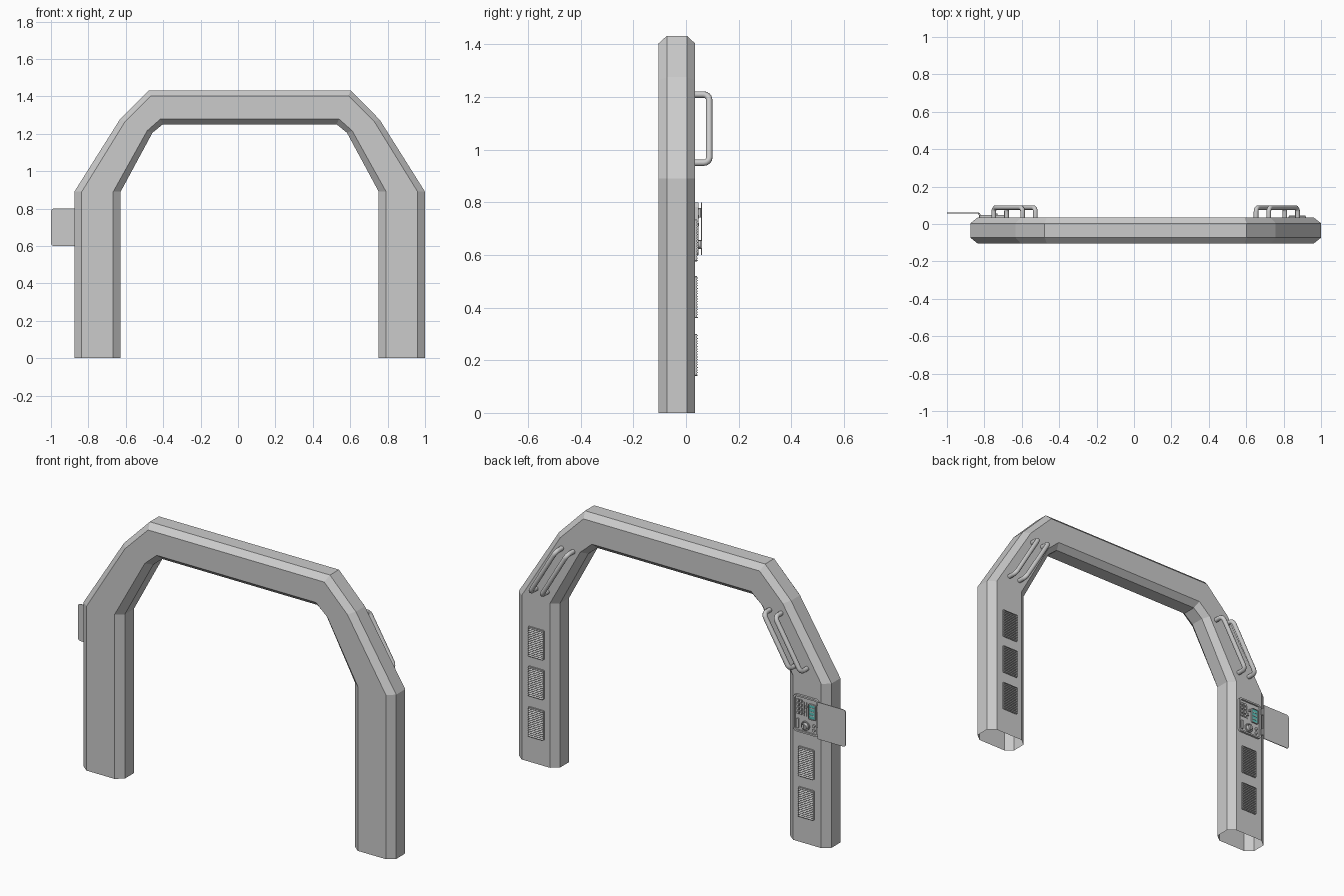
import bpy, bmesh, math
from mathutils import Vector, Matrix

if "Cube" in bpy.data.objects:
    bpy.data.objects.remove(bpy.data.objects["Cube"])

CX = 0.0625     # symmetry line of the arch
BACK = 0.035    # rear face of the arch

def finish(name, bm, mat=None, smooth=False):
    bmesh.ops.recalc_face_normals(bm, faces=bm.faces)
    me = bpy.data.meshes.new(name)
    bm.to_mesh(me)
    bm.free()
    ob = bpy.data.objects.new(name, me)
    bpy.context.collection.objects.link(ob)
    if mat:
        me.materials.append(mat)
    for p in me.polygons:
        p.use_smooth = smooth
    return ob

def material(name, color):
    m = bpy.data.materials.new(name)
    m.diffuse_color = color
    m.use_nodes = True
    m.node_tree.nodes["Principled BSDF"].inputs["Base Color"].default_value = m.diffuse_color
    return m

def add_box(bm, x, y, z, sx, sy, sz, tilt=0):
    mat = Matrix.Translation((x, y, z)) @ Matrix.Rotation(tilt, 4, 'X') @ Matrix.Diagonal((sx, sy, sz, 1))
    bmesh.ops.create_cube(bm, size=1, matrix=mat)

def rounded(x, z, w, h, r, n=3):
    pts = []
    for k, (sx, sz) in enumerate([(1, 1), (-1, 1), (-1, -1), (1, -1)]):
        for i in range(n + 1):
            a = math.pi / 2 * (k + i / n)
            pts.append((x + sx * (w / 2 - r) + r * math.cos(a), z + sz * (h / 2 - r) + r * math.sin(a)))
    return pts

def add_plate(bm, pts, y0, y1):
    f = bm.faces.new([bm.verts.new((x, y0, z)) for x, z in pts])
    ext = bmesh.ops.extrude_face_region(bm, geom=[f], use_keep_orig=True)
    vs = [v for v in ext['geom'] if isinstance(v, bmesh.types.BMVert)]
    bmesh.ops.translate(bm, verts=vs, vec=(0, y1 - y0, 0))

def add_ring(bm, outer, inner, y0, y1):
    loops = [[bm.verts.new((x, y, z)) for x, z in pts]
             for pts, y in ((outer, y0), (outer, y1), (inner, y1), (inner, y0))]
    n = len(outer)
    for a, b in zip(loops, loops[1:]):
        for i in range(n):
            bm.faces.new((a[i], a[(i + 1) % n], b[(i + 1) % n], b[i]))

def add_disc(bm, x, z, r, y0, y1, n=16, r2=None):
    mat = Matrix.Translation((x, (y0 + y1) / 2, z)) @ Matrix.Rotation(-math.pi / 2, 4, 'X')
    bmesh.ops.create_cone(bm, cap_ends=True, segments=n, radius1=r, radius2=r2 or r, depth=y1 - y0, matrix=mat)

# Arch: chamfered section swept through paired outer and inner points, open at the feet
half = [((0.9375, 0), (0.69, 0)), ((0.9375, 0.89), (0.69, 0.89)),
        ((0.695, 1.275), (0.52, 1.205)), ((0.54, 1.432), (0.465, 1.25))]
stations = [((CX - o[0], o[1]), (CX - i[0], i[1])) for o, i in half]
stations += [((CX + o[0], o[1]), (CX + i[0], i[1])) for o, i in reversed(half)]
section = [(0, -0.073), (0.16, -0.105), (0.84, -0.105), (1, -0.073),
           (1, 0.004), (0.84, BACK), (0.16, BACK), (0, 0.004)]
bm = bmesh.new()
rings = []
for o, i in stations:
    o, i = Vector(o), Vector(i)
    rings.append([bm.verts.new((o.lerp(i, t).x, y, o.lerp(i, t).y)) for t, y in section])
for a, b in zip(rings, rings[1:]):
    for k in range(8):
        bm.faces.new((a[k], a[(k + 1) % 8], b[(k + 1) % 8], b[k]))
finish("arch_frame", bm)

# Grab handles: bent tubes in pairs on both diagonals
def handle(name, lo, hi):
    a, b = Vector((lo[0], BACK - 0.005, lo[1])), Vector((hi[0], BACK - 0.005, hi[1]))
    d, up, r = (b - a).normalized(), Vector((0, 1, 0)), 0.022
    top = 0.088 - a.y
    pts = [a]
    for c, s in ((a + up * (top - r) + d * r, -1), (b + up * (top - r) - d * r, 1)):
        arc = [c + d * s * r * math.cos(t * math.pi / 8) + up * r * math.sin(t * math.pi / 8) for t in range(5)]
        pts += arc if s < 0 else arc[::-1]
    pts.append(b)
    cu = bpy.data.curves.new(name, 'CURVE')
    cu.dimensions = '3D'
    cu.bevel_depth = 0.0125
    cu.bevel_resolution = 3
    sp = cu.splines.new('POLY')
    sp.points.add(len(pts) - 1)
    for p, v in zip(sp.points, pts):
        p.co = (*v, 1)
    sp.use_smooth = True
    ob = bpy.data.objects.new(name, cu)
    bpy.context.collection.objects.link(ob)

for side, s in (("left", -1), ("right", 1)):
    for label, off in (("outer", 0.034), ("inner", -0.034)):
        handle(f"{label}_handle_{side}", (CX + s * (0.778 + off), 0.95), (CX + s * (0.624 + off), 1.209))

# Louvred vents
def vent(name, x, z, w=0.095, h=0.16, n=16):
    bm = bmesh.new()
    add_ring(bm, rounded(x, z, w, h, 0.003, 1), rounded(x, z, w - 0.008, h - 0.008, 0.002, 1), BACK - 0.002, BACK + 0.006)
    for i in range(n):
        zz = z - h / 2 + h * (i + 0.5) / n
        add_box(bm, x, BACK + 0.005, zz, w - 0.008, 0.012, 0.003, math.radians(-35))
    finish(name, bm)

for i, z in enumerate((0.22, 0.44, 0.655)):
    vent(f"vent_right_{i}", CX + 0.81, z)
    if i < 2:
        vent(f"vent_left_{i}", CX - 0.81, z)

# Control panel housing
PX, PZ = -0.75, 0.70
bm = bmesh.new()
add_ring(bm, rounded(PX, PZ, 0.15, 0.2, 0.018), rounded(PX, PZ, 0.132, 0.182, 0.012), BACK - 0.002, 0.047)
add_plate(bm, rounded(PX, PZ, 0.136, 0.186, 0.012), BACK - 0.002, 0.038)
finish("panel_housing", bm)

# Open door with hinge barrels
bm = bmesh.new()
cut = 0.025
add_plate(bm, [(-0.83, 0.60), (-0.83, 0.80), (-1 + 0.014, 0.80), (-1 + 0.004, 0.796), (-1, 0.786),
               (-1, 0.614), (-1 + 0.004, 0.604), (-1 + 0.014, 0.60)], 0.057, 0.061)
finish("panel_door", bm)
bm = bmesh.new()
for z in (0.64, 0.76):
    bmesh.ops.create_cone(bm, cap_ends=True, segments=10, radius1=0.006, radius2=0.006, depth=0.035,
                          matrix=Matrix.Translation((-0.828, 0.054, z)))
    add_box(bm, -0.824, 0.044, z, 0.008, 0.02, 0.03)
finish("door_hinges", bm)

# Screen with teal bars
teal = material("teal", (0.1, 0.55, 0.5, 1))
bm = bmesh.new()
add_ring(bm, rounded(-0.785, 0.725, 0.044, 0.084, 0.004, 1), rounded(-0.785, 0.725, 0.036, 0.076, 0.003, 1), 0.037, 0.046)
finish("screen_bezel", bm)
bm = bmesh.new()
add_box(bm, -0.785, 0.0395, 0.725, 0.037, 0.005, 0.077)
finish("screen", bm, teal)
bm = bmesh.new()
for i in range(3):
    add_box(bm, -0.785, 0.042, 0.705 + i * 0.02, 0.026, 0.003, 0.005)
finish("screen_bars", bm)

# Knob, buttons, sliders and switches
bm = bmesh.new()
add_ring(bm, rounded(-0.745, 0.64, 0.05, 0.05, 0.0249, 4), rounded(-0.745, 0.64, 0.042, 0.042, 0.0209, 4), 0.037, 0.045)
add_disc(bm, -0.745, 0.64, 0.017, 0.037, 0.056, 16, 0.014)
add_box(bm, -0.745, 0.056, 0.64, 0.006, 0.009, 0.03)
finish("dial_knob", bm)
bm = bmesh.new()
for i in range(4):
    for x in (-0.70, -0.718):
        add_box(bm, x, 0.041, 0.702 + i * 0.022, 0.012, 0.009, 0.014)
finish("buttons", bm)
bm = bmesh.new()
for i, x in enumerate((-0.735, -0.749)):
    add_box(bm, x, 0.039, 0.73, 0.004, 0.005, 0.075)
    add_box(bm, x, 0.043, 0.715 + i * 0.03, 0.011, 0.011, 0.012)
finish("sliders", bm)
bm = bmesh.new()
for z in (0.628, 0.652):
    add_disc(bm, -0.795, z, 0.008, 0.037, 0.046, 12)
add_box(bm, -0.7, 0.041, 0.645, 0.01, 0.009, 0.05)
finish("switches", bm)
